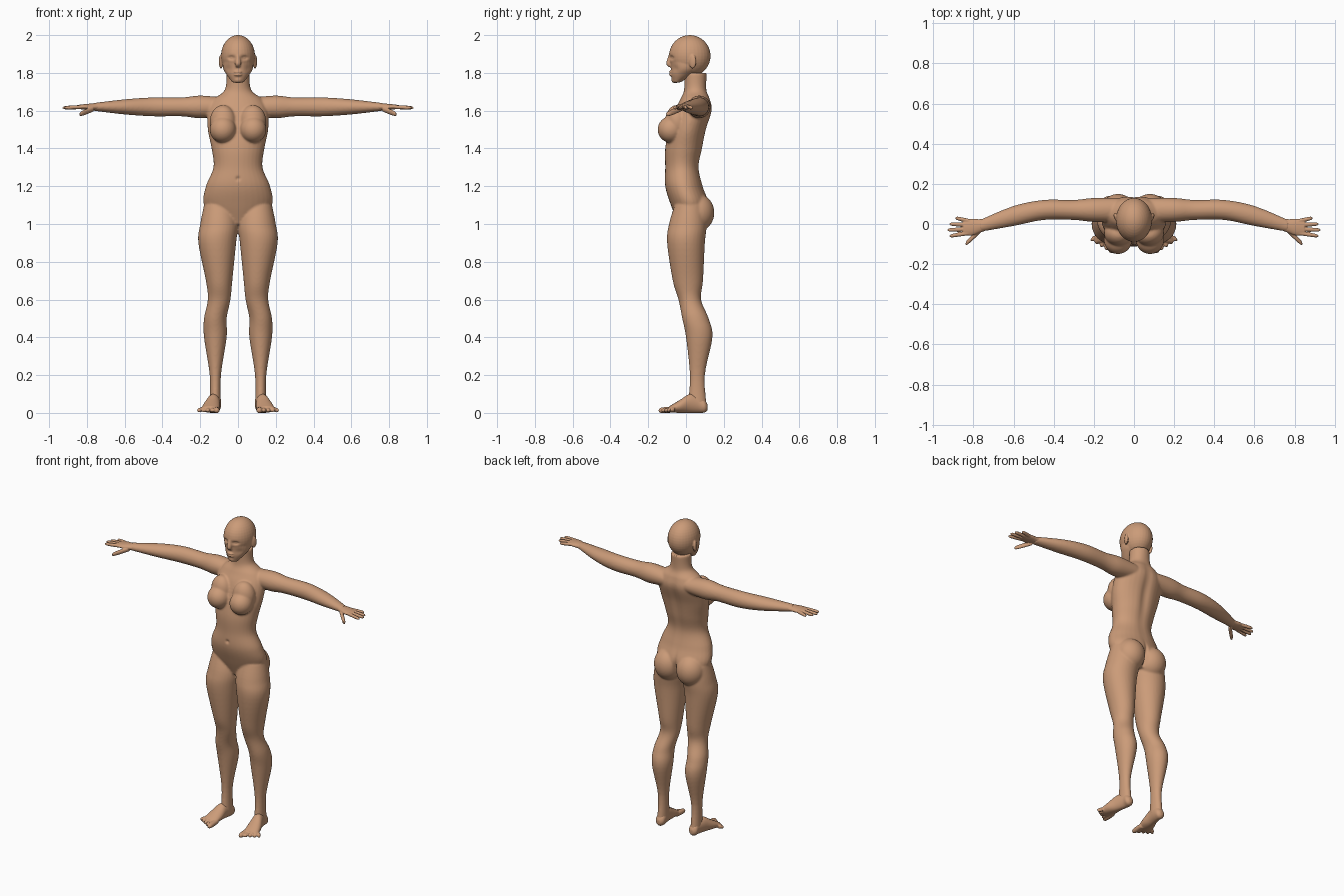
import bpy, bmesh, math
from mathutils import Vector, Matrix

if "Cube" in bpy.data.objects:
    bpy.data.objects.remove(bpy.data.objects["Cube"])

skin = bpy.data.materials.new("skin")
skin.use_nodes = True
tone = (0.6, 0.33, 0.19, 1)
skin.diffuse_color = tone
skin.node_tree.nodes["Principled BSDF"].inputs["Base Color"].default_value = tone

SIDES, STEPS = 32, 6


def spline(before, start, end, after, t):
    """Smooth curve from start to end, with slopes taken from the neighbours."""
    before, start, end, after = (Vector(point) for point in (before, start, end, after))
    leave, arrive = (end - before) / 2, (after - start) / 2
    ease = t * t * (3 - 2 * t)
    return (start.lerp(end, ease) + leave * t * (1 - t) ** 2
            - arrive * t * t * (1 - t))


def loft(bm, axis, sections, mirror=True):
    """Closed tube along an axis through (x, y, z, first radius, second radius) sections."""
    padded = [sections[0], *sections, sections[-1]]
    path = [spline(*four, step / STEPS)
            for four in zip(padded, padded[1:], padded[2:], padded[3:])
            for step in range(STEPS)]
    path.append(Vector(sections[-1]))
    first, second = [i for i, letter in enumerate("xyz") if letter != axis]
    for side in ((1, -1) if mirror else (1,)):
        rings = []
        for point in path:
            ring = []
            for k in range(SIDES):
                angle = math.tau * k / SIDES
                co = Vector(point[:3])
                co[first] += point[3] * math.cos(angle)
                co[second] += point[4] * math.sin(angle)
                co.x *= side
                ring.append(bm.verts.new(co))
            rings.append(ring)
        faces = [bm.faces.new(rings[0]), bm.faces.new(rings[-1])]
        for lower, upper in zip(rings, rings[1:]):
            for k in range(SIDES):
                faces.append(bm.faces.new((lower[k - 1], lower[k], upper[k], upper[k - 1])))
        bmesh.ops.recalc_face_normals(bm, faces=faces)


def blob(bm, centre, radii, mirror=True, turn=0):
    """Ellipsoid, turned about the vertical and repeated on the other side."""
    for side in ((1, -1) if mirror else (1,)):
        x, y, z = centre
        place = (Matrix.Translation((x * side, y, z))
                 @ Matrix.Rotation(turn * side, 4, "Z") @ Matrix.Diagonal((*radii, 1)))
        bmesh.ops.create_uvsphere(bm, u_segments=SIDES, v_segments=20, radius=1, matrix=place)


def digit(bm, axis, start, end, radius):
    """Finger or toe with a rounded tip."""
    start, end = Vector(start), Vector(end)
    loft(bm, axis, [(*start.lerp(end, t), radius * scale, radius * scale)
                    for t, scale in ((0, 1), (0.6, 1), (0.9, 0.8), (1, 0.2))])


def press(obj, centre, size, depth):
    """Push the surface near a point backwards (or forwards if negative), on both sides."""
    x, y, z = centre
    for side in ((1, -1) if x else (1,)):
        middle = Vector((x * side, y, z))
        for vert in obj.data.vertices:
            offset = vert.co - middle
            distance = sum((part / reach) ** 2 for part, reach in zip(offset, size))
            vert.co.y += depth * math.exp(-distance)


def finish(name, bm, voxel, smoothing):
    """Fuse the overlapping forms of a part and soften the joins."""
    mesh = bpy.data.meshes.new(name)
    bm.to_mesh(mesh)
    bm.free()
    obj = bpy.data.objects.new(name, mesh)
    bpy.context.collection.objects.link(obj)
    fuse = obj.modifiers.new("fuse", "REMESH")
    fuse.mode, fuse.voxel_size = "VOXEL", voxel
    soften = obj.modifiers.new("soften", "SMOOTH")
    soften.factor, soften.iterations = 0.5, smoothing
    graph = bpy.context.evaluated_depsgraph_get()
    obj.data = bpy.data.meshes.new_from_object(obj.evaluated_get(graph))
    obj.modifiers.clear()
    obj.data.materials.clear()
    obj.data.materials.append(skin)
    for poly in obj.data.polygons:
        poly.use_smooth = True
        poly.material_index = 0
    return obj


# Trunk and neck: height, depth position, half width, half depth
bm = bmesh.new()
trunk = [(1, .02, .1, .06), (1.1, .02, .18, .1), (1.2, -.01, .17, .1), (1.3, -.02, .13, .09),
         (1.4, -.01, .14, .1), (1.5, .01, .16, .1), (1.6, .04, .16, .1),
         (1.66, .05, .13, .08), (1.71, .05, .07, .06), (1.8, .05, .06, .06)]
loft(bm, "z", [(0, y, z, wide, deep) for z, y, wide, deep in trunk], mirror=False)
blob(bm, (.08, -.08, 1.5), (.07, .07, .07), turn=.25)
blob(bm, (.08, -.05, 1.54), (.07, .06, .09), turn=.25)
blob(bm, (.08, .06, 1.06), (.09, .09, .1))

# Legs: height, sideways and depth position, half width, half depth
legs = [(1.1, .1, .02, .08, .08), (1, .1, .01, .1, .1), (.9, .11, 0, .1, .1),
        (.7, .1, .01, .07, .08), (.6, .1, .02, .06, .06), (.5, .12, .05, .06, .07),
        (.4, .12, .07, .06, .07), (.2, .12, .06, .03, .04), (.04, .12, .06, .03, .05)]
loft(bm, "z", [(x, y, z, wide, deep) for z, x, y, wide, deep in legs])

# Arms: reach, depth position, half depth, half height
arms = [(.08, .07, .06, .05), (.2, .07, .06, .06), (.3, .07, .05, .05),
        (.45, .07, .05, .05), (.6, .04, .05, .04), (.77, -.01, .03, .02)]
loft(bm, "x", [(x, y, 1.62, deep, high) for x, y, deep, high in arms])

body = finish("body", bm, .006, 7)
press(body, (0, .15, 1.45), (.03, .1, .2), -.014)   # spine
press(body, (0, .14, 1.05), (.01, .06, .08), -.02)
press(body, (0, -.12, 1.24), (.01, .04, .01), .01)   # navel

# Head with jaw, nose, lips, chin and ears
bm = bmesh.new()
blob(bm, (0, .02, 1.89), (.09, .11, .11), mirror=False)
jaw = [(1.75, -.05, .03, .02), (1.79, -.02, .06, .06), (1.83, 0, .08, .08), (1.9, .01, .08, .1)]
loft(bm, "z", [(0, y, z, wide, deep) for z, y, wide, deep in jaw], mirror=False)
nose = [(1.9, -.08, .01), (1.85, -.09, .015), (1.83, -.08, .01)]
loft(bm, "z", [(0, y, z, r, r) for z, y, r in nose], mirror=False)
for z in (1.79, 1.805):
    blob(bm, (0, -.076, z), (.022, .014, .007), mirror=False)
blob(bm, (0, -.058, 1.765), (.025, .02, .02), mirror=False)
blob(bm, (.09, .035, 1.86), (.01, .02, .037), turn=-.35)
head = finish("head", bm, .004, 3)
press(head, (.035, -.08, 1.88), (.017, .04, .01), .014)   # eye sockets
press(head, (.035, -.07, 1.88), (.01, .03, .005), -.006)   # eyes
press(head, (.055, -.06, 1.82), (.02, .04, .02), .006)   # cheeks

# Hands with four fingers and a thumb
bm = bmesh.new()
palm = [(.73, 0, .03, .02), (.77, -.01, .034, .018), (.81, -.016, .042, .015), (.85, -.02, .035, .01)]
loft(bm, "x", [(x, y, 1.62, deep, high) for x, y, deep, high in palm])
for k in range(4):
    reach = .93 - .01 * (k - 2) ** 2
    digit(bm, "x", (.82, .015 - .02 * k, 1.62), (reach, .03 - .03 * k, 1.615), .01)
digit(bm, "x", (.765, -.03, 1.61), (.84, -.1, 1.58), .0145)
finish("hands", bm, .003, 3)

# Feet with five toes
bm = bmesh.new()
foot = [(.12, .115, .03, .012, .014), (.12, .1, .035, .028, .033), (.12, .07, .045, .03, .045),
        (.13, .02, .05, .035, .05), (.14, -.03, .035, .045, .035), (.15, -.09, .018, .048, .016)]
loft(bm, "y", foot)
for k in range(5):
    x = .113 + .02 * k
    digit(bm, "y", (x, -.06, .018), (x + .004 * k, -.145 + .015 * k, .013),
          .012 if k else .016)
finish("feet", bm, .004, 3)
